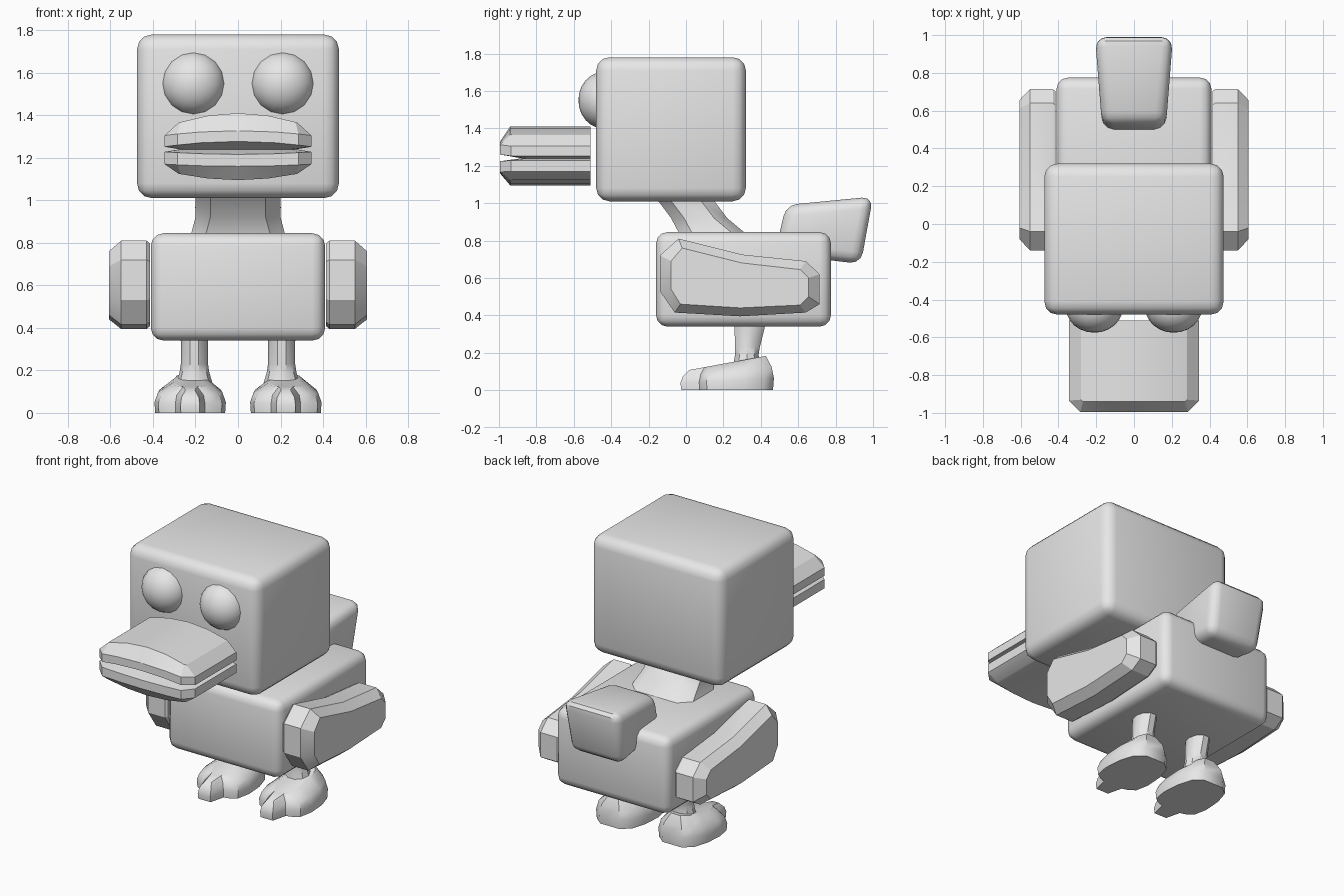
import bpy, bmesh, math
from mathutils import Vector

if "Cube" in bpy.data.objects:
    bpy.data.objects.remove(bpy.data.objects["Cube"], do_unlink=True)

grey = bpy.data.materials.new("plain grey")
grey.use_nodes = True
grey.diffuse_color = (0.8, 0.8, 0.8, 1)
grey.node_tree.nodes["Principled BSDF"].inputs["Base Color"].default_value = (0.8, 0.8, 0.8, 1)


def finish(name, bm, angle=35, bevel=0, segments=3):
    """Turn a bmesh into a shaded object with optional rounded edges."""
    bmesh.ops.recalc_face_normals(bm, faces=bm.faces)
    if bevel:
        bmesh.ops.bevel(bm, geom=bm.edges[:], offset=bevel, segments=segments,
                        profile=0.5, affect='EDGES')
    mesh = bpy.data.meshes.new(name)
    bm.to_mesh(mesh)
    bm.free()
    obj = bpy.data.objects.new(name, mesh)
    bpy.context.collection.objects.link(obj)
    mesh.materials.append(grey)
    bpy.ops.object.select_all(action='DESELECT')
    obj.select_set(True)
    bpy.context.view_layer.objects.active = obj
    bpy.ops.object.shade_smooth_by_angle(angle=math.radians(angle))
    return obj


def loft(name, rings, angle=35, bevel=0, caps=True):
    """Skin a list of equal-length point rings."""
    bm = bmesh.new()
    rows = [[bm.verts.new(p) for p in ring] for ring in rings]
    n = len(rows[0])
    for a, b in zip(rows, rows[1:]):
        for i in range(n):
            j = (i + 1) % n
            bm.faces.new((a[i], a[j], b[j], b[i]))
    for row in (rows[0], rows[-1]):
        if caps == "strip":      # ring is a front row then a reversed back row
            for i in range(n // 2 - 1):
                bm.faces.new((row[i], row[i + 1], row[n - 2 - i], row[n - 1 - i]))
        else:
            bm.faces.new(row)
    return finish(name, bm, angle, bevel)


def rounded_box(name, low, high, bevel):
    low, high = Vector(low), Vector(high)
    bm = bmesh.new()
    bmesh.ops.create_cube(bm, size=1)
    for v in bm.verts:
        v.co = (low + high) / 2 + v.co * (high - low)
    return finish(name, bm, 35, bevel)


# Head and body
rounded_box("head", (-0.475, -0.48, 1.01), (0.475, 0.32, 1.78), 0.07)
rounded_box("body", (-0.41, -0.16, 0.34), (0.41, 0.775, 0.845), 0.06)

# Neck: chamfered square section sweeping back into the body
neck = []
for z, front, back, w in ((1.04, -0.18, 0.13, 0.2), (1.0, -0.14, 0.16, 0.2),
                          (0.92, -0.08, 0.22, 0.2), (0.845, -0.04, 0.31, 0.22),
                          (0.8, -0.03, 0.37, 0.24)):
    c = 0.07
    neck.append([(-w, front + c, z), (c - w, front, z), (w - c, front, z), (w, front + c, z),
                 (w, back - c, z), (w - c, back, z), (c - w, back, z), (-w, back - c, z)])
loft("neck", neck)

# Beak: stacked plan outlines, pinched in the middle for the mouth
beak = []
for w, front, z, arch, c in ((0.28, -0.94, 1.125, -0.03, 0.01),
                             (0.345, -0.995, 1.17, -0.01, 0.06),
                             (0.345, -0.995, 1.228, -0.012, 0.06),
                             (0.275, -0.88, 1.24, 0.0, 0.03),
                             (0.345, -0.995, 1.252, 0.025, 0.06),
                             (0.345, -0.995, 1.305, 0.022, 0.06),
                             (0.28, -0.94, 1.365, 0.045, 0.01)):
    xs = [-w, c - w, -w / 2, 0, w / 2, w - c, w]
    lift = lambda x: z + arch * (1 - (x / w) ** 2)
    ring = [(x, front + (c if abs(x) == w else 0), lift(x)) for x in xs]
    ring += [(x, -0.51, lift(x)) for x in reversed(xs)]
    beak.append(ring)
loft("beak", beak, 25, caps="strip")

# Tail: tapered block tilted up
tail_profile = [(0.475, 0.73), (0.535, 0.99), (1.0, 1.035), (0.935, 0.675)]
tail_width = [0.165, 0.17, 0.21, 0.19]
loft("tail", [[(s * w, y, z) for (y, z), w in zip(tail_profile, tail_width)]
              for s in (-1, 1)], 35, 0.06)

# Wing outline and the smaller outline of its outer panel
wing_rim = [(-0.14, 0.72), (-0.04, 0.81), (0.3, 0.725), (0.64, 0.69), (0.715, 0.62),
            (0.715, 0.46), (0.64, 0.415), (0.29, 0.395), (-0.06, 0.415), (-0.14, 0.53)]
wing_panel = [(-0.08, 0.69), (-0.02, 0.76), (0.3, 0.68), (0.61, 0.645), (0.655, 0.6),
              (0.655, 0.5), (0.61, 0.455), (0.29, 0.44), (-0.03, 0.46), (-0.08, 0.54)]
wing_back = [(0.29 + (y - 0.29) * 0.97, 0.6 + (z - 0.6) * 0.94) for y, z in wing_rim]

# Foot plan: right half of the three-toed outline, measured from its middle
foot_half = [(0.045, -0.03), (0.07, 0.07), (0.105, 0.08), (0.15, 0.11), (0.168, 0.2),
             (0.16, 0.32), (0.13, 0.42), (0.07, 0.47)]
foot_plan = foot_half + [(-x, y) for x, y in reversed(foot_half)]

for side, s in (("left", 1), ("right", -1)):
    loft(side + "_wing", [[(s * x, y, z) for y, z in outline] for x, outline in
                          ((0.415, wing_back), (0.43, wing_rim),
                           (0.55, wing_rim), (0.607, wing_panel))], 25)

    # Eye: flattened ball set into the face
    bm = bmesh.new()
    bmesh.ops.create_uvsphere(bm, u_segments=16, v_segments=12, radius=0.15)
    for v in bm.verts:
        x, y, z = v.co
        v.co = (s * 0.21 + x, -0.445 - z * 0.87, 1.55 + y)
    finish(side + "_eye", bm, 60)

    # Leg: slim tilted column with a flared ankle
    leg = []
    for z, y, rx, ry in ((0.38, 0.345, 0.066, 0.088), (0.33, 0.34, 0.064, 0.084),
                         (0.23, 0.328, 0.064, 0.07), (0.19, 0.325, 0.07, 0.066),
                         (0.14, 0.325, 0.085, 0.075)):
        leg.append([(s * 0.205 + rx * math.cos(t * math.pi / 5),
                     y + ry * math.sin(t * math.pi / 5), z) for t in range(10)])
    loft(side + "_leg", leg)

    # Foot: webbed outline rising toward the heel
    foot = []
    for sx, sy, height in ((0.98, 0.98, 0), (1, 1, 0.35), (0.9, 0.95, 0.68), (0.48, 0.82, 1)):
        foot.append([(s * 0.225 + x * sx, 0.23 + (y - 0.23) * sy,
                      height * (0.12 + 0.15 * (y - 0.05))) for x, y in foot_plan])
    loft(side + "_foot", foot, 40)
